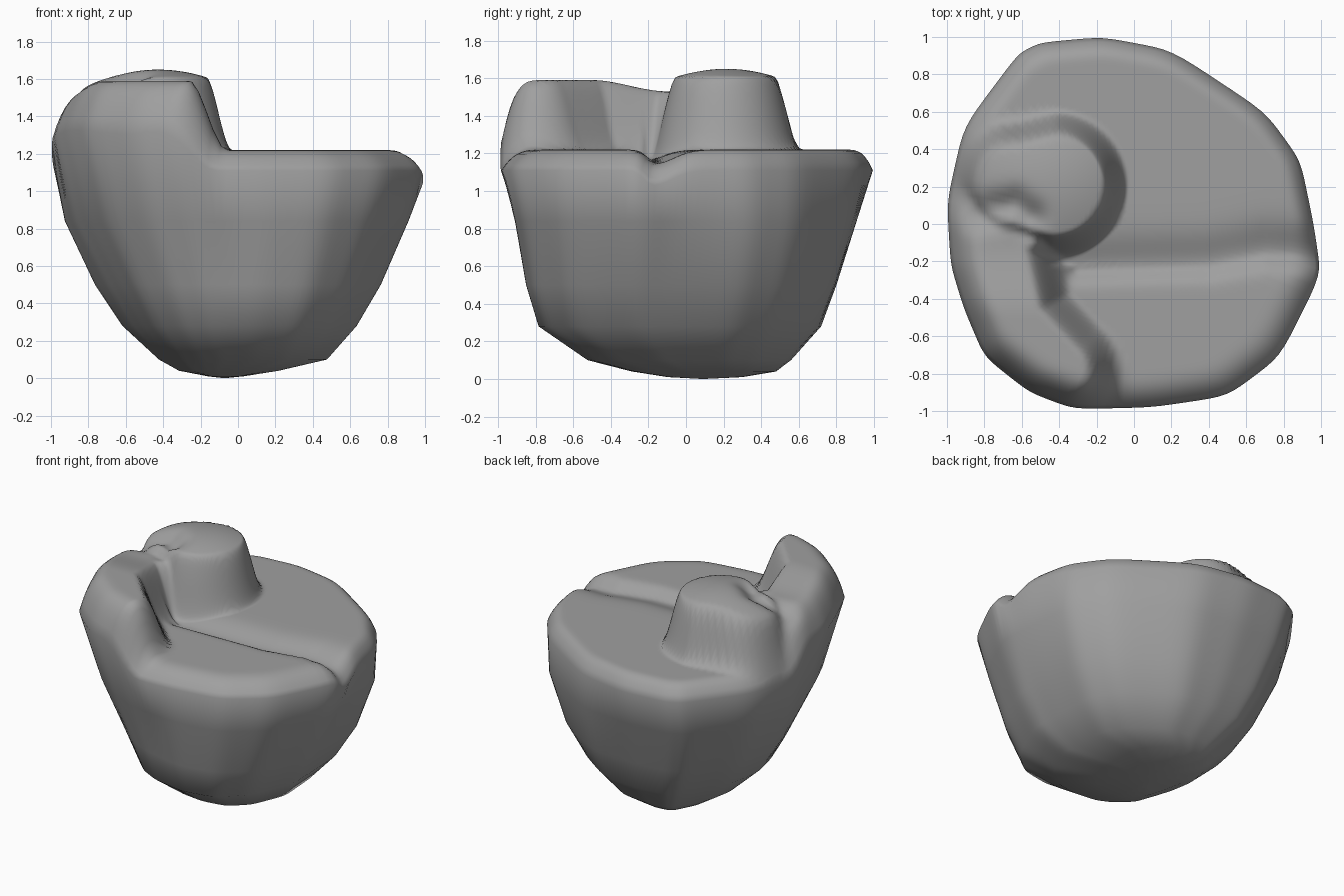
import bpy, bmesh, math
from mathutils import Vector

cube = bpy.data.objects.get("Cube")
if cube:
    bpy.data.objects.remove(cube, do_unlink=True)

# Plan outline, counter-clockwise
OUTLINE = [(1, -.27), (.96, 0), (.89, .34), (.7, .6), (.2, .93), (-.17, 1), (-.5, .97),
           (-.62, .91), (-.91, .52), (-1, .12), (-.98, -.22), (-.91, -.45), (-.8, -.71),
           (-.56, -.9), (-.32, -.99), (.1, -.98), (.5, -.92), (.78, -.71)]
# Wall sections: height, x range, y range, diagonal lean
SECTIONS = [(.01, -.16, .03, -.1, .3, 0), (.04, -.32, .22, -.3, .48, .02),
            (.1, -.43, .48, -.54, .56, .03), (.28, -.63, .64, -.81, .72, .06),
            (.5, -.78, .77, -.88, .8, .08), (.84, -.94, .92, -.94, .91, .06)]
# Raised curl: centre lines and radii
ARM = [(-.4, -.79, .29), (-.68, -.55, .33), (-.8, -.15, .36), (-.62, -.04, .24)]
KNOB = [(-.43, .21, .36), (-.64, .22, .3)]
GROOVE = [(-.3, -.24), (.4, -.22), (.7, -.16), (1.05, -.18)]
VALLEY = [(-.87, .05), (-.64, .1), (-.56, .04)]
SPLIT, RINGS = 8, 48


def step(lo, hi, v):
    t = min(1, max(0, (v - lo) / (hi - lo)))
    return t * t * (3 - 2 * t)


def path_distance(p, path):
    """Distance to a polyline, less its radius where it has one."""
    best = 9
    for a, b in zip(path, path[1:]):
        pa, pb = Vector(a[:2]), Vector(b[:2])
        d = pb - pa
        t = min(1, max(0, (p - pa).dot(d) / d.length_squared))
        r = a[2] + (b[2] - a[2]) * t if len(a) > 2 else 0
        best = min(best, (p - pa - d * t).length - r)
    return best


def top_height(x, y, t):
    p = Vector((x, y))
    # Arm along the edge and the round knob it curls into
    arm = (.37 - .06 * step(-.5, -.1, y)) * (1 - step(-.15, .05, path_distance(p, ARM)))
    r = (p - Vector(KNOB[0][:2])).length
    knob = (.43 - .6 * r * r) * (1 - step(-.1, .04, path_distance(p, KNOB)))
    raised = (max(0, arm) ** 8 + max(0, knob) ** 8) ** (1 / 8)
    dip = math.exp(-(path_distance(p, VALLEY) / .08) ** 2)
    raised -= .07 * dip * min(1, raised / .3)
    # Groove between the two terraces
    g = path_distance(p, GROOVE)
    south = y < -.22 + .06 * step(.3, .7, x)
    depth = .06 + .02 * step(.5, 1, x)
    groove = depth * math.exp(-(g / (.06 if south else .14)) ** 2) * (1 - min(1, raised / .2))
    # Rounded rim, sharper at the back than at the front and along the arm
    start = .86 - .07 * max(step(0, .2, raised), step(.1, -.4, y) if y < 0 else 0)
    u = max(0, (t - start) / (1 - start))
    return 1.22 + raised - groove - (.11 + .42 * raised) * u ** 3


plan = []
for a, b in zip(OUTLINE, OUTLINE[1:] + OUTLINE[:1]):
    plan += [Vector(a).lerp(Vector(b), i / SPLIT) for i in range(SPLIT)]
n = len(plan)
# Soften the corners a little
for _ in range(4):
    plan = [(plan[i - 1] + plan[i] * 2 + plan[(i + 1) % n]) / 4 for i in range(n)]

# Body: wall rings, then top rings closing to the middle
bm = bmesh.new()
rings = []
for z, x0, x1, y0, y1, lean in SECTIONS:
    ring = []
    for p in plan:
        shift = lean * step(.5, 1.02, abs(p.x + p.y) / math.sqrt(2))
        ring.append(bm.verts.new((x0 + (x1 - x0) * (p.x + 1) / 2 + shift,
                                  y0 + (y1 - y0) * (p.y + 1) / 2 + shift, z)))
    rings.append(ring)
for k in range(RINGS):
    t = 1 - k / RINGS
    rings.append([bm.verts.new((p.x * t, p.y * t, top_height(p.x * t, p.y * t, t)))
                  for p in plan])
for low, high in zip(rings, rings[1:]):
    for i in range(n):
        j = (i + 1) % n
        bm.faces.new((low[i], low[j], high[j], high[i]))
for ring, z, flip in ((rings[0], 0, True), (rings[-1], top_height(0, 0, 0), False)):
    c = sum((v.co for v in ring), Vector()) / n
    mid = bm.verts.new((c.x, c.y, z))
    for i in range(n):
        pair = (ring[i], ring[(i + 1) % n])
        bm.faces.new((pair[1], pair[0], mid) if flip else (*pair, mid))
bmesh.ops.recalc_face_normals(bm, faces=bm.faces)

mesh = bpy.data.meshes.new("curled_stone")
bm.to_mesh(mesh)
bm.free()
stone = bpy.data.objects.new("curled_stone", mesh)
bpy.context.collection.objects.link(stone)

grey = bpy.data.materials.new("stone_grey")
grey.use_nodes = True
color = (.35, .35, .35, 1)
grey.diffuse_color = color
grey.node_tree.nodes["Principled BSDF"].inputs["Base Color"].default_value = color
mesh.materials.append(grey)

bpy.context.view_layer.objects.active = stone
stone.select_set(True)
bpy.ops.object.shade_smooth_by_angle(angle=math.radians(75))
